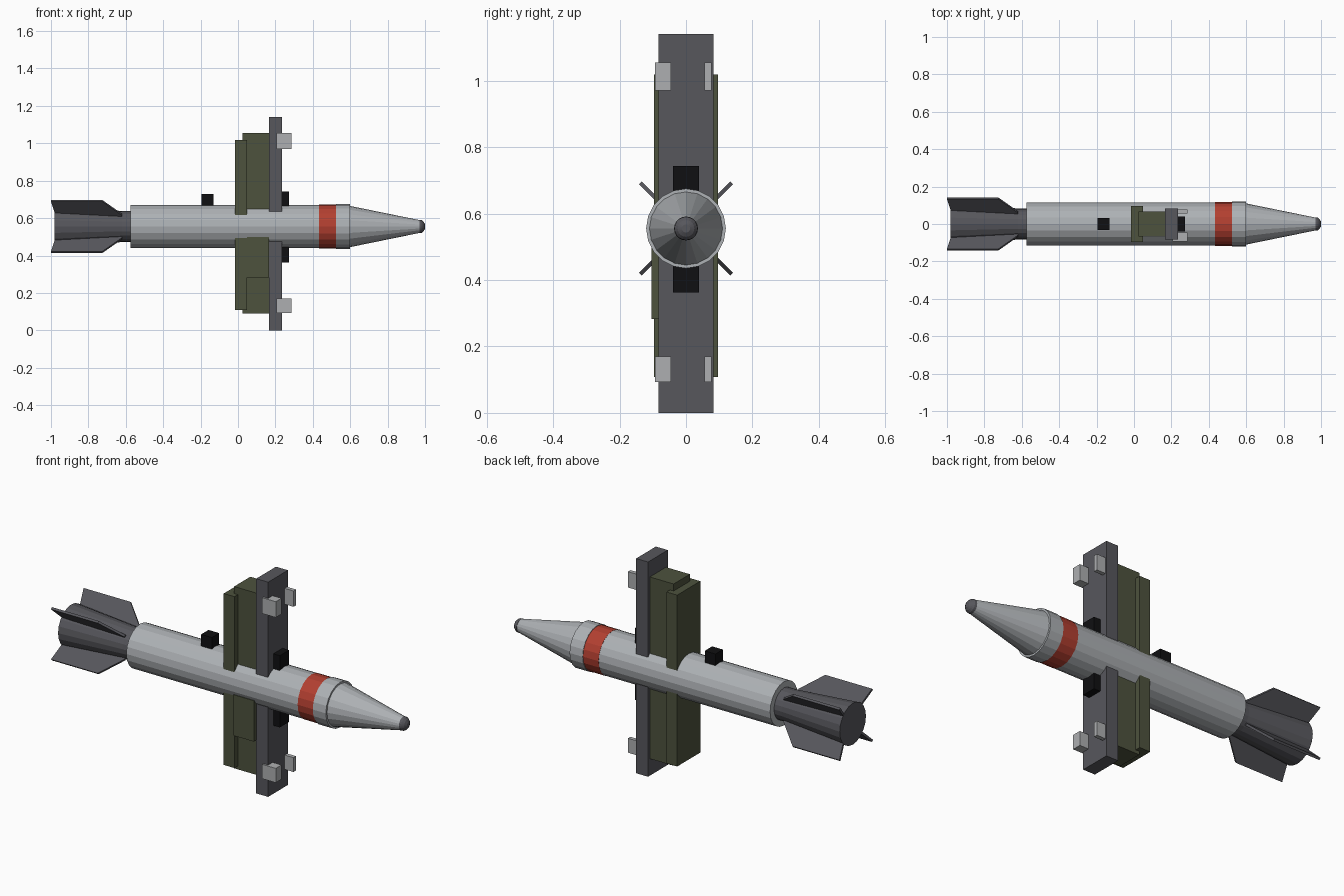
import bpy, bmesh, math
from mathutils import Matrix, Vector

if "Cube" in bpy.data.objects:
    bpy.data.objects.remove(bpy.data.objects["Cube"])

AXIS_Z = 0.555   # height of the rocket axis
SIDES = 20


def mat(name, r, g, b):
    m = bpy.data.materials.new(name)
    m.diffuse_color = (r, g, b, 1)
    m.use_nodes = True
    m.node_tree.nodes["Principled BSDF"].inputs["Base Color"].default_value = m.diffuse_color
    return m


SILVER = mat("light grey metal", 0.42, 0.44, 0.46)
DARK = mat("dark grey metal", 0.095, 0.095, 0.108)
OLIVE = mat("olive paint", 0.075, 0.085, 0.047)
RED = mat("red band", 0.45, 0.05, 0.03)
BLACK = mat("black", 0.005, 0.005, 0.006)
PALE = mat("pale bracket grey", 0.42, 0.43, 0.44)


def finish(name, bm, material):
    bmesh.ops.recalc_face_normals(bm, faces=bm.faces)
    me = bpy.data.meshes.new(name)
    bm.to_mesh(me)
    bm.free()
    me.materials.append(material)
    ob = bpy.data.objects.new(name, me)
    bpy.context.collection.objects.link(ob)
    return ob


def box(name, x, y, z, material):
    """Box from (min, max) pairs on each axis."""
    bm = bmesh.new()
    bmesh.ops.create_cube(bm, size=1)
    for v in bm.verts:
        v.co = [lo + (hi - lo) * (c + 0.5) for c, (lo, hi) in zip(v.co, (x, y, z))]
    return finish(name, bm, material)


def lathe(name, profile, material):
    """Turn (x, radius) points round the rocket axis, with capped ends."""
    bm = bmesh.new()
    rings = []
    for x, r in profile:
        rings.append([bm.verts.new((x, r * math.cos(a), AXIS_Z + r * math.sin(a)))
                      for a in (2 * math.pi * i / SIDES for i in range(SIDES))])
    for a, b in zip(rings, rings[1:]):
        for i in range(SIDES):
            j = (i + 1) % SIDES
            bm.faces.new((a[i], a[j], b[j], b[i]))
    bm.faces.new(rings[0])
    bm.faces.new(rings[-1])
    return finish(name, bm, material)


# Rocket body, from tail to tip
lathe("tail_cone", [(-0.98, 0.11), (-0.62, 0.083), (-0.56, 0.083)], DARK)
lathe("body_tube", [(-0.575, 0.116), (0.432, 0.116)], SILVER)
lathe("warning_band", [(0.432, 0.117), (0.523, 0.117)], RED)
lathe("nose_collar", [(0.523, 0.12), (0.6, 0.12)], SILVER)
lathe("nose_cone", [(0.59, 0.11), (0.6, 0.11), (0.972, 0.034)], SILVER)
lathe("nose_tip", [(0.97, 0.036), (0.982, 0.034), (0.993, 0.025), (1.0, 0.012)], DARK)

# Four swept tail fins on the diagonals
for k in range(4):
    bm = bmesh.new()
    outline = [(-0.97, 0.09), (-0.98, 0.11), (-1.0, 0.194), (-0.725, 0.194),
               (-0.62, 0.09), (-0.62, 0.07)]
    rot = Matrix.Rotation(math.radians(45 + 90 * k), 3, 'X')
    sides = []
    for t in (-0.006, 0.006):
        sides.append([bm.verts.new(rot @ Vector((x, t, r)) + Vector((0, 0, AXIS_Z)))
                      for x, r in outline])
        bm.faces.new(sides[-1])
    n = len(outline)
    for i in range(n):
        j = (i + 1) % n
        bm.faces.new((sides[0][i], sides[0][j], sides[1][j], sides[1][i]))
    finish(f"tail_fin_{k + 1}", bm, DARK)

# Upright mount
box("mount_plate", (0.165, 0.235), (-0.083, 0.083), (0, 1.14), DARK)
box("olive_core", (0.025, 0.166), (-0.068, 0.068), (0.09, 1.055), OLIVE)
box("olive_back_panel", (-0.016, 0.047), (-0.097, 0.097), (0.108, 1.018), OLIVE)
box("olive_side_cover", (0.047, 0.166), (-0.104, -0.05), (0.283, 0.5), OLIVE)

# Black blocks
box("rear_lug", (-0.195, -0.132), (-0.031, 0.031), (0.64, 0.728), BLACK)
box("upper_block", (0.225, 0.273), (-0.039, 0.039), (0.66, 0.743), BLACK)
box("lower_block", (0.225, 0.273), (-0.039, 0.039), (0.362, 0.445), BLACK)

# Pale brackets: a wide and a narrow one at each end of the plate
for label, z in (("upper", (0.97, 1.054)), ("lower", (0.093, 0.169))):
    box(f"{label}_wide_bracket", (0.207, 0.287), (-0.093, -0.045), z, PALE)
    box(f"{label}_narrow_bracket", (0.22, 0.287), (0.056, 0.077), z, PALE)
